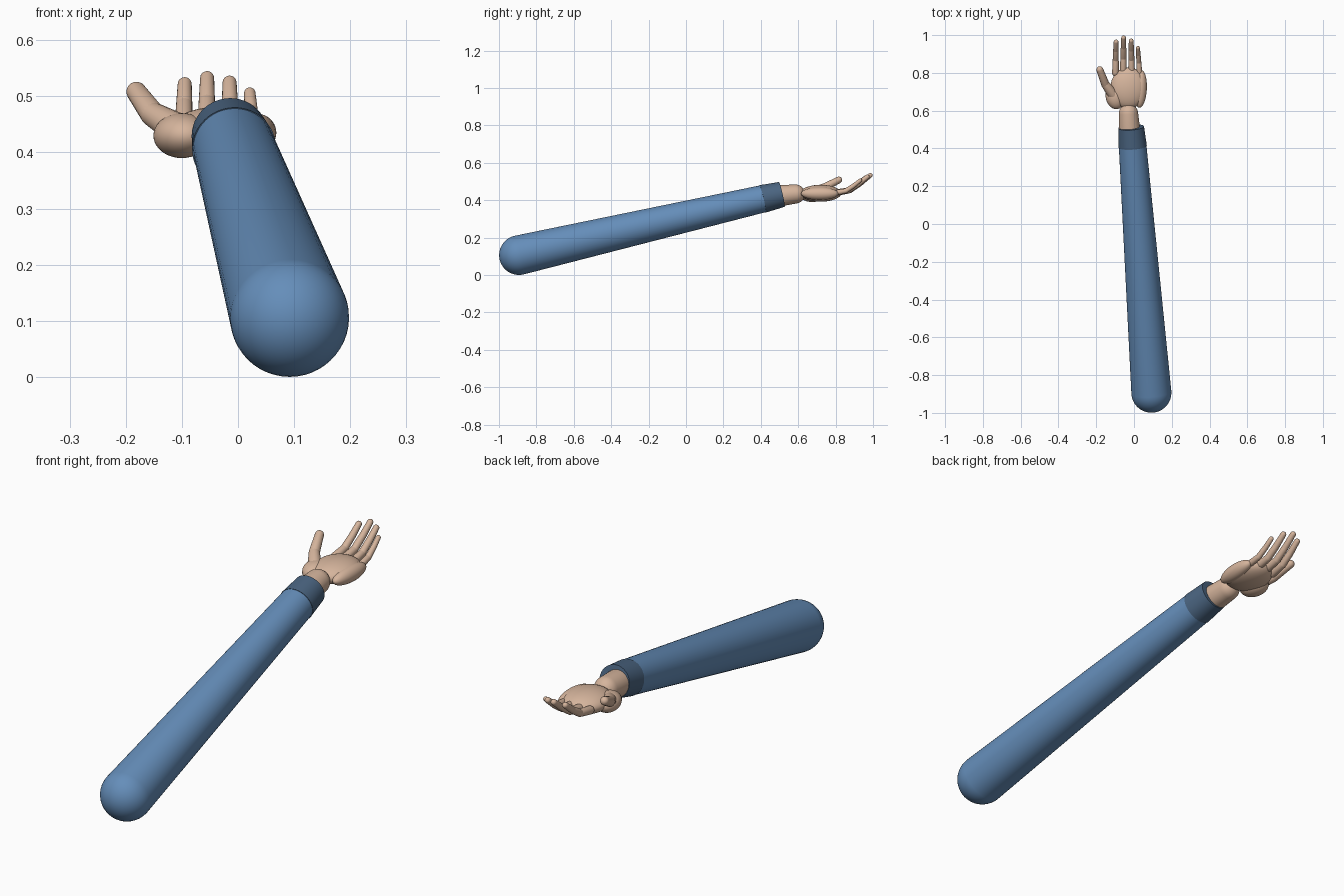
import bpy, bmesh, math
from mathutils import Vector, Matrix

cube = bpy.data.objects.get("Cube")
if cube:
    bpy.data.objects.remove(cube, do_unlink=True)


def material(name, rgb):
    m = bpy.data.materials.new(name)
    m.use_nodes = True
    m.diffuse_color = (*rgb, 1)
    m.node_tree.nodes["Principled BSDF"].inputs["Base Color"].default_value = (*rgb, 1)
    return m


BLUE = material("sleeve blue", (0.13, 0.27, 0.49))
NAVY = material("cuff dark blue", (0.07, 0.13, 0.22))
SKIN = material("skin", (0.67, 0.46, 0.335))


def finish(name, bm, mat):
    bmesh.ops.recalc_face_normals(bm, faces=bm.faces)
    mesh = bpy.data.meshes.new(name)
    bm.to_mesh(mesh)
    bm.free()
    mesh.materials.append(mat)
    ob = bpy.data.objects.new(name, mesh)
    bpy.context.collection.objects.link(ob)
    bpy.ops.object.select_all(action='DESELECT')
    bpy.context.view_layer.objects.active = ob
    ob.select_set(True)
    bpy.ops.object.shade_smooth_by_angle(angle=math.radians(40))
    return ob


def add_limb(bm, a, b, ra, rb, round_a=True, round_b=True, sides=32, steps=8):
    """Tapered tube from a to b, with round or flat ends."""
    a, b = Vector(a), Vector(b)
    length = (b - a).length
    quarter = [i * math.pi / 2 / steps for i in range(steps + 1)]
    if round_a:
        prof = [(ra * math.sin(t), -ra * math.cos(t)) for t in quarter]
    else:
        prof = [(0, 0), (ra, 0)]
    if round_b:
        prof += [(rb * math.cos(t), length + rb * math.sin(t)) for t in quarter]
    else:
        prof += [(rb, length), (0, length)]
    turn = (b - a).to_track_quat('Z', 'Y').to_matrix().to_4x4()
    place = Matrix.Translation(a) @ turn
    verts = [bm.verts.new(place @ Vector((r, 0, z))) for r, z in prof]
    edges = [bm.edges.new(pair) for pair in zip(verts, verts[1:])]
    bmesh.ops.spin(bm, geom=verts + edges, cent=a, axis=(b - a).normalized(),
                   angle=math.tau, steps=sides, use_duplicate=False)
    bmesh.ops.remove_doubles(bm, verts=bm.verts[:], dist=0.00005)


def limb(name, mat, *args, **kw):
    bm = bmesh.new()
    add_limb(bm, *args, **kw)
    return finish(name, bm, mat)


def chain(name, mat, joints):
    """Jointed digit: a row of overlapping tapered segments."""
    bm = bmesh.new()
    for (p, rp), (q, rq) in zip(joints, joints[1:]):
        part = bmesh.new()
        add_limb(part, p, q, rp, rq, sides=20, steps=6)
        mesh = bpy.data.meshes.new("segment")
        part.to_mesh(mesh)
        part.free()
        bm.from_mesh(mesh)
        bpy.data.meshes.remove(mesh)
    return finish(name, bm, mat)


def ellipsoid(name, mat, centre, radii, yaw=0):
    bm = bmesh.new()
    place = (Matrix.Translation(centre) @ Matrix.Rotation(math.radians(yaw), 4, 'Z')
             @ Matrix.Diagonal((*radii, 1)))
    bmesh.ops.create_uvsphere(bm, u_segments=32, v_segments=20, radius=1, matrix=place)
    return finish(name, bm, mat)


# Sleeve and cuff share one sloping axis
SHOULDER = Vector((0.092, -0.893, 0.106))
SLOPE = Vector((-0.076, 1, 0.231))


def on_arm(y):
    return SHOULDER + SLOPE * (y - SHOULDER.y)


limb("sleeve", BLUE, SHOULDER, on_arm(0.415), 0.106, 0.073, round_b=False, sides=48, steps=12)
limb("cuff", NAVY, on_arm(0.41), on_arm(0.512), 0.075, 0.068,
     round_a=False, round_b=False, sides=48)

# Wrist and palm masses
limb("wrist", SKIN, (-0.023, 0.48, 0.421), (-0.029, 0.585, 0.433), 0.058, 0.051)
ellipsoid("palm", SKIN, (-0.03, 0.72, 0.437), (0.095, 0.11, 0.045))
ellipsoid("thumb_mound", SKIN, (-0.1, 0.675, 0.43), (0.05, 0.068, 0.04), 12)
ellipsoid("little_finger_mound", SKIN, (0.034, 0.715, 0.435), (0.034, 0.1, 0.034), -3)

# Thumb
chain("thumb", SKIN, [((-0.1, 0.67, 0.437), 0.03), ((-0.152, 0.74, 0.468), 0.022),
                      ((-0.181, 0.817, 0.508), 0.018)])

# Fingers: base x, tip x, length factor, thickness factor
FINGERS = {
    "index_finger": (-0.098, -0.095, 0.92, 1.0),
    "middle_finger": (-0.057, -0.055, 1.04, 1.0),
    "ring_finger": (-0.013, -0.015, 0.95, 1.0),
    "little_finger": (0.029, 0.021, 0.74, 0.82),
}
# Distance forward, rise and radius at each joint
JOINTS = [(0, 0, 0.018), (0.073, 0.014, 0.016), (0.128, 0.05, 0.0145), (0.178, 0.09, 0.0125)]
for name, (x0, x1, size, thick) in FINGERS.items():
    chain(name, SKIN, [((x0 + (x1 - x0) * fwd / 0.178, 0.8 + fwd * size, 0.439 + rise * size),
                        r * thick) for fwd, rise, r in JOINTS])
